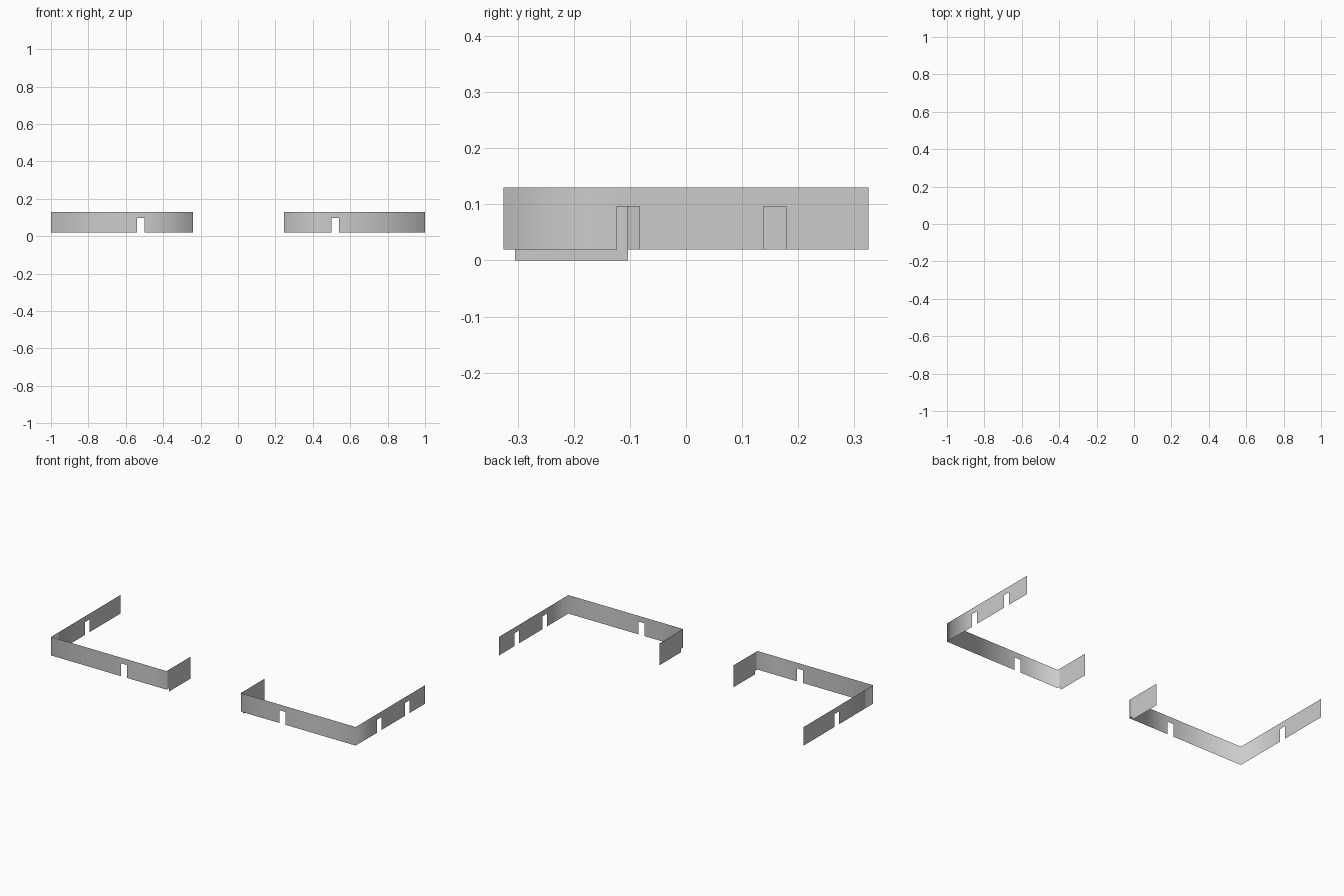
import bpy, bmesh

if "Cube" in bpy.data.objects:
    bpy.data.objects.remove(bpy.data.objects["Cube"])

TOP, HEAD, BASE = 0.13, 0.096, 0.02
Y0, Y1 = -0.325, 0.325


def wall_strip(name, path):
    """Thin wall along path points (x, y, low); low = bottom height of the span that follows."""
    bm = bmesh.new()
    cache = {}

    def vert(x, y, z):
        key = (round(x, 4), round(y, 4), round(z, 4))
        if key not in cache:
            cache[key] = bm.verts.new((x, y, z))
        return cache[key]

    for (xa, ya, low), (xb, yb, _) in zip(path, path[1:]):
        # stack of levels so neighbouring spans share vertices
        levels = [z for z in (0.0, BASE, HEAD, TOP) if z >= low]
        for za, zb in zip(levels, levels[1:]):
            bm.faces.new((vert(xa, ya, za), vert(xb, yb, za),
                          vert(xb, yb, zb), vert(xa, ya, zb)))
    mesh = bpy.data.meshes.new(name)
    bm.to_mesh(mesh)
    bm.free()
    for p in mesh.polygons:
        p.use_smooth = True
    obj = bpy.data.objects.new(name, mesh)
    bpy.context.collection.objects.link(obj)
    return obj


def side_wall(x, doors):
    """Outer wall from the back edge to the front corner, with door gaps centred at the given y."""
    pts = [(x, Y1, BASE)]
    for y in doors:
        pts += [(x, y + 0.02, HEAD), (x, y - 0.02, BASE)]
    return pts


def front_and_return(s, inner):
    """Front wall with one door, then the short inner wall that drops to the ground."""
    return [(s, Y0, BASE), (s * 0.54, Y0, HEAD), (s * 0.50, Y0, BASE),
            (inner, Y0, BASE), (inner, -0.305, 0.0), (inner, -0.103, 0.0)]


# Left enclosure: one side door
wall_strip("left_wall", side_wall(-1, [0.014]) + front_and_return(-1, -0.241))
# Right enclosure: two side doors
wall_strip("right_wall", side_wall(1, [0.158, -0.103]) + front_and_return(1, 0.246))
